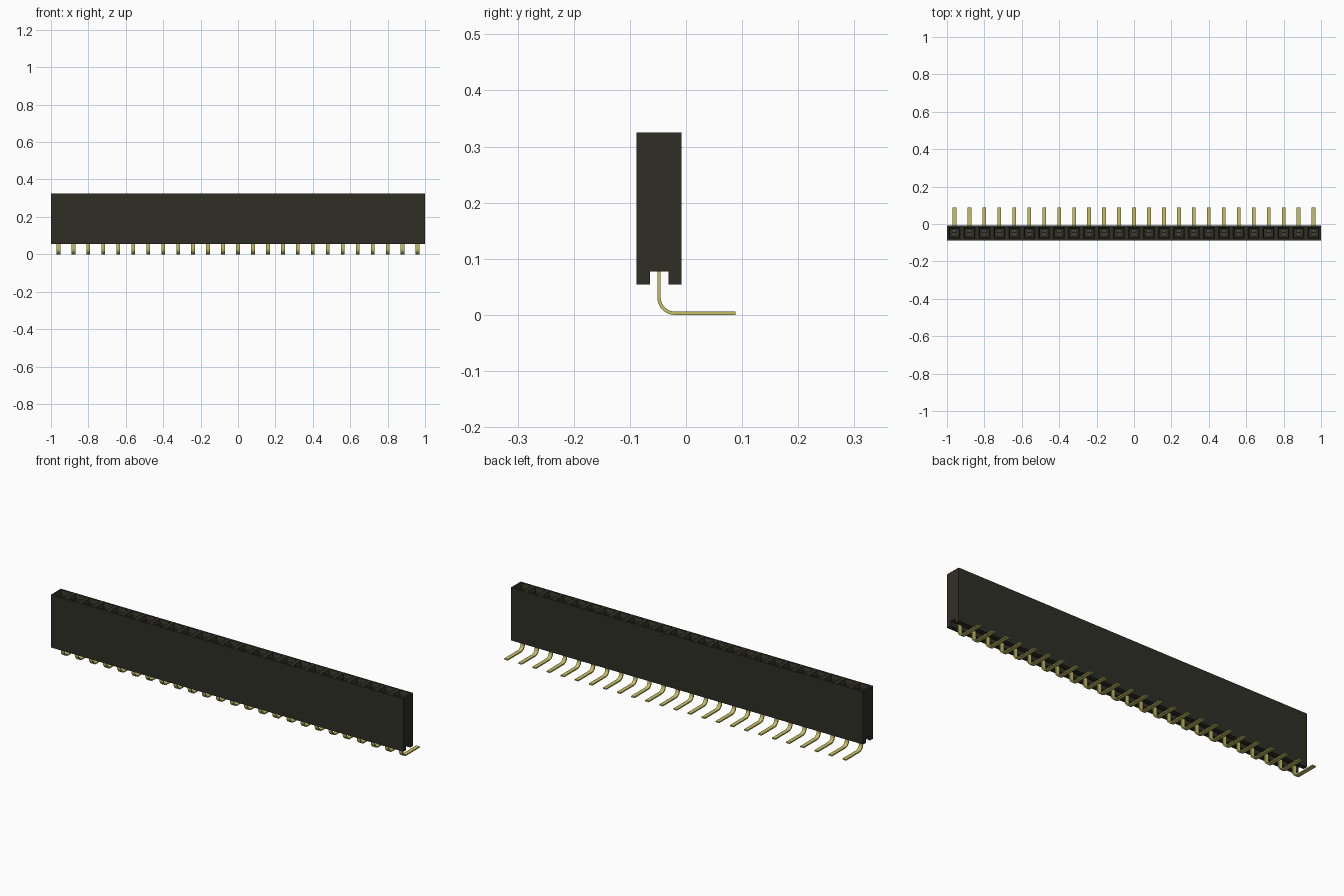
import bpy
import bmesh
from math import sin, cos, pi
from mathutils import Vector

COUNT = 25
PITCH = 2 / COUNT
ROW_Y = -0.048          # centre line of the socket row

cube = bpy.data.objects.get("Cube")
if cube:
    bpy.data.objects.remove(cube, do_unlink=True)


def material(name, rgb):
    mat = bpy.data.materials.new(name)
    mat.use_nodes = True
    mat.diffuse_color = (*rgb, 1)
    mat.node_tree.nodes["Principled BSDF"].inputs["Base Color"].default_value = (*rgb, 1)
    return mat


black = material("black plastic", (0.028, 0.028, 0.019))
gold = material("gold metal", (0.56, 0.52, 0.13))
pale = material("pale metal", (0.72, 0.69, 0.50))


def finish(name, bm, mat, location):
    bmesh.ops.recalc_face_normals(bm, faces=bm.faces)
    mesh = bpy.data.meshes.new(name)
    bm.to_mesh(mesh)
    bm.free()
    mesh.materials.append(mat)
    obj = bpy.data.objects.new(name, mesh)
    obj.location = location
    bpy.context.collection.objects.link(obj)
    return obj


def strip(name, path, width, thickness, mat, location):
    """Flat metal strip following a path of (y, z) points."""
    bm = bmesh.new()
    pts = [Vector(p) for p in path]
    rings = []
    for i, p in enumerate(pts):
        along = (pts[min(i + 1, len(pts) - 1)] - pts[max(i - 1, 0)]).normalized()
        side = Vector((-along.y, along.x)) * thickness / 2
        corners = [(-1, side), (1, side), (1, -side), (-1, -side)]
        rings.append([bm.verts.new((sx * width / 2, *(p + s))) for sx, s in corners])
    for a, b in zip(rings, rings[1:]):
        for k in range(4):
            bm.faces.new((a[k], a[k - 1], b[k - 1], b[k]))
    bm.faces.new(rings[0])
    bm.faces.new(rings[-1])
    return finish(name, bm, mat, location)


def repeat(obj):
    arr = obj.modifiers.new("row", "ARRAY")
    arr.count = COUNT
    arr.use_relative_offset = False
    arr.use_constant_offset = True
    arr.constant_offset_displace = (PITCH, 0, 0)


# Housing: grooved profile swept along the row, one segment per socket
half, groove = 0.04, 0.0165
bottom, roof, top = 0.054, 0.077, 0.325
profile = [(-half, bottom), (-groove, bottom), (-groove, roof), (groove, roof),
           (groove, bottom), (half, bottom), (half, top), (-half, top)]
bm = bmesh.new()
rings = [[bm.verts.new((-1 + i * PITCH, y, z)) for y, z in profile]
         for i in range(COUNT + 1)]
for a, b in zip(rings, rings[1:]):
    for k in range(len(profile)):
        bm.faces.new((a[k], a[k - 1], b[k - 1], b[k]))
bm.faces.new(rings[0])
bm.faces.new(rings[-1])
bmesh.ops.recalc_face_normals(bm, faces=bm.faces)

# Sockets: tapered mouth, then a deep straight well
mouths = [f for f in bm.faces if f.normal.z > 0.9 and f.calc_center_median().z > 0.3]
bmesh.ops.inset_individual(bm, faces=mouths, thickness=0.015)
bmesh.ops.inset_individual(bm, faces=mouths, thickness=0.008, depth=-0.015)
wells = bmesh.ops.extrude_discrete_faces(bm, faces=mouths)["faces"]
bmesh.ops.translate(bm, vec=(0, 0, -0.21),
                    verts=list({v for f in wells for v in f.verts}))
finish("housing", bm, black, (0, ROW_Y, 0))

# Right-angle pins: down from the groove, round the bend, out to the back
first_x = -1 + PITCH / 2
thick, radius, steps = 0.006, 0.028, 10
bend = [(radius - radius * cos(t), thick / 2 + radius - radius * sin(t))
        for t in (pi / 2 * i / steps for i in range(steps + 1))]
pin_path = [(0, roof + 0.01)] + bend + [(0.088 - ROW_Y, thick / 2)]
pins = strip("pins", pin_path, 0.02, thick, gold, (first_x, ROW_Y, 0))
bpy.context.view_layer.objects.active = pins
pins.select_set(True)
bpy.ops.object.shade_smooth_by_angle(angle=pi / 6)
repeat(pins)

# Spring contacts: two facing leaves inside each socket
leaf_path = [(0.013, 0.1), (0.011, 0.2), (0.005, 0.265), (0.011, 0.295)]
contacts = strip("contacts", leaf_path, 0.024, 0.004, pale, (first_x, ROW_Y, 0))
mirror = contacts.modifiers.new("facing leaf", "MIRROR")
mirror.use_axis = (False, True, False)
repeat(contacts)
